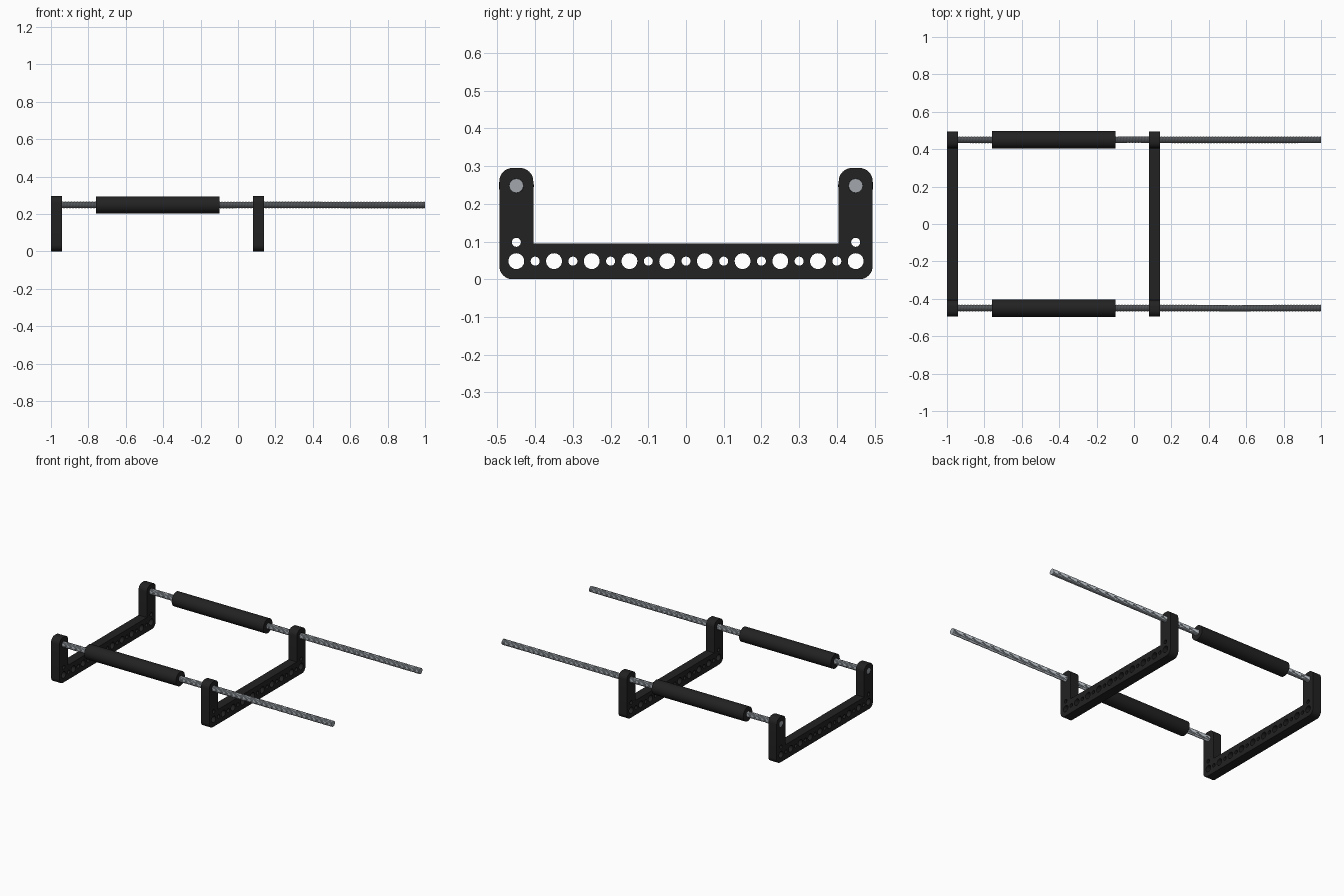
import bpy, bmesh
from math import sin, cos, pi, radians

if "Cube" in bpy.data.objects:
    bpy.data.objects.remove(bpy.data.objects["Cube"])

ROD_Y, ROD_Z, ROD_R = 0.45, 0.248, 0.019
HALF_Y, TOP, BAR = 0.495, 0.295, 0.095
THICK = 0.06


def material(name, colour, metallic=0.0):
    mat = bpy.data.materials.new(name)
    mat.use_nodes = True
    mat.diffuse_color = (*colour, 1)
    bsdf = mat.node_tree.nodes["Principled BSDF"]
    bsdf.inputs["Base Color"].default_value = (*colour, 1)
    bsdf.inputs["Roughness"].default_value = 0.6
    return mat


black = material("matt black", (0.016, 0.016, 0.016))
steel = material("steel grey", (0.36, 0.39, 0.42))


def arc(cx, cy, r, start, end, n):
    angles = [radians(start + (end - start) * i / n) for i in range(n + 1)]
    return [(cx + r * cos(a), cy + r * sin(a)) for a in angles]


def circle(cx, cy, r, n=32):
    return arc(cx, cy, r, 0, 360, n)[:-1]


def smooth(obj, angle=30):
    bpy.ops.object.select_all(action='DESELECT')
    obj.select_set(True)
    bpy.context.view_layer.objects.active = obj
    bpy.ops.object.shade_smooth_by_angle(angle=radians(angle))


def add_mesh(name, bm, mat):
    mesh = bpy.data.meshes.new(name)
    bmesh.ops.recalc_face_normals(bm, faces=bm.faces)
    bm.to_mesh(mesh)
    bm.free()
    mesh.materials.append(mat)
    obj = bpy.data.objects.new(name, mesh)
    bpy.context.collection.objects.link(obj)
    smooth(obj)
    return obj


# U-shaped bracket outline with rounded outer corners and drilled holes
def bracket(name, x):
    r = 0.035
    leg = HALF_Y - 0.09
    outline = (arc(-HALF_Y + r, r, r, 180, 270, 8)
               + arc(HALF_Y - r, r, r, 270, 360, 8)
               + arc(HALF_Y - r, TOP - r, r, 0, 90, 8)
               + arc(leg + r, TOP - r, r, 90, 180, 8)
               + [(leg, BAR), (-leg, BAR)]
               + arc(-leg - r, TOP - r, r, 0, 90, 8)
               + arc(-HALF_Y + r, TOP - r, r, 90, 180, 8))
    loops = [outline]
    loops += [circle(-0.45 + 0.1 * i, 0.048, 0.021) for i in range(10)]
    loops += [circle(-0.4 + 0.1 * i, 0.048, 0.012, 24) for i in range(9)]
    for y in (-ROD_Y, ROD_Y):
        loops.append(circle(y, 0.098, 0.012, 24))
        loops.append(circle(y, ROD_Z, ROD_R))

    curve = bpy.data.curves.new(name, 'CURVE')
    curve.dimensions = '2D'
    curve.fill_mode = 'BOTH'
    curve.extrude = THICK / 2
    for loop in loops:
        spline = curve.splines.new('POLY')
        spline.points.add(len(loop) - 1)
        for point, (u, v) in zip(spline.points, loop):
            point.co = (u, v, 0, 1)
        spline.use_cyclic_u = True
    shape = bpy.data.objects.new(name + "_outline", curve)
    bpy.context.collection.objects.link(shape)
    bpy.context.view_layer.update()
    graph = bpy.context.evaluated_depsgraph_get()
    bm = bmesh.new()
    bm.from_mesh(bpy.data.meshes.new_from_object(shape.evaluated_get(graph)))
    bpy.data.objects.remove(shape)
    bmesh.ops.remove_doubles(bm, verts=bm.verts, dist=0.00005)
    obj = add_mesh(name, bm, black)
    obj.rotation_euler = (pi / 2, 0, pi / 2)
    obj.location.x = x


# Threaded rod: one continuous helix alternating crest and root
def threaded_rod(name, y):
    sides, pitch, length = 16, 0.008, 2.0
    core = ROD_R - 0.0035
    rows = int(length / pitch) * 2
    bm = bmesh.new()
    rings = []
    for i in range(-2, rows + 3):
        radius = ROD_R if i % 2 else core
        ring = []
        for j in range(sides + 1):
            x = (i + 2 * j / sides) * pitch / 2
            a = 2 * pi * j / sides
            x = min(max(x, 0), length)
            ring.append(bm.verts.new((x - 1, y + radius * cos(a),
                                      ROD_Z + radius * sin(a))))
        rings.append(ring)
    for low, high in zip(rings, rings[1:]):
        for j in range(sides):
            bm.faces.new((low[j], low[j + 1], high[j + 1], high[j]))
    # flat end discs
    for x in (-1, 1):
        bm.faces.new([bm.verts.new((x, y + u, ROD_Z + v))
                      for u, v in circle(0, 0, ROD_R - 0.001, sides)])
    bmesh.ops.remove_doubles(bm, verts=bm.verts, dist=0.00001)
    add_mesh(name, bm, steel)


# Round grip sleeve around the rod
def sleeve(name, y):
    x0, x1, r = -0.76, -0.1, 0.0465
    bm = bmesh.new()
    bmesh.ops.create_cone(bm, cap_ends=True, segments=48, radius1=r,
                          radius2=r, depth=x1 - x0)
    obj = add_mesh(name, bm, black)
    obj.rotation_euler.y = pi / 2
    obj.location = ((x0 + x1) / 2, y, ROD_Z)


bracket("end_bracket", -1 + THICK / 2)
bracket("middle_bracket", 0.11)
for side, y in (("front", -ROD_Y), ("back", ROD_Y)):
    threaded_rod(side + "_threaded_rod", y)
    sleeve(side + "_grip_sleeve", y)
